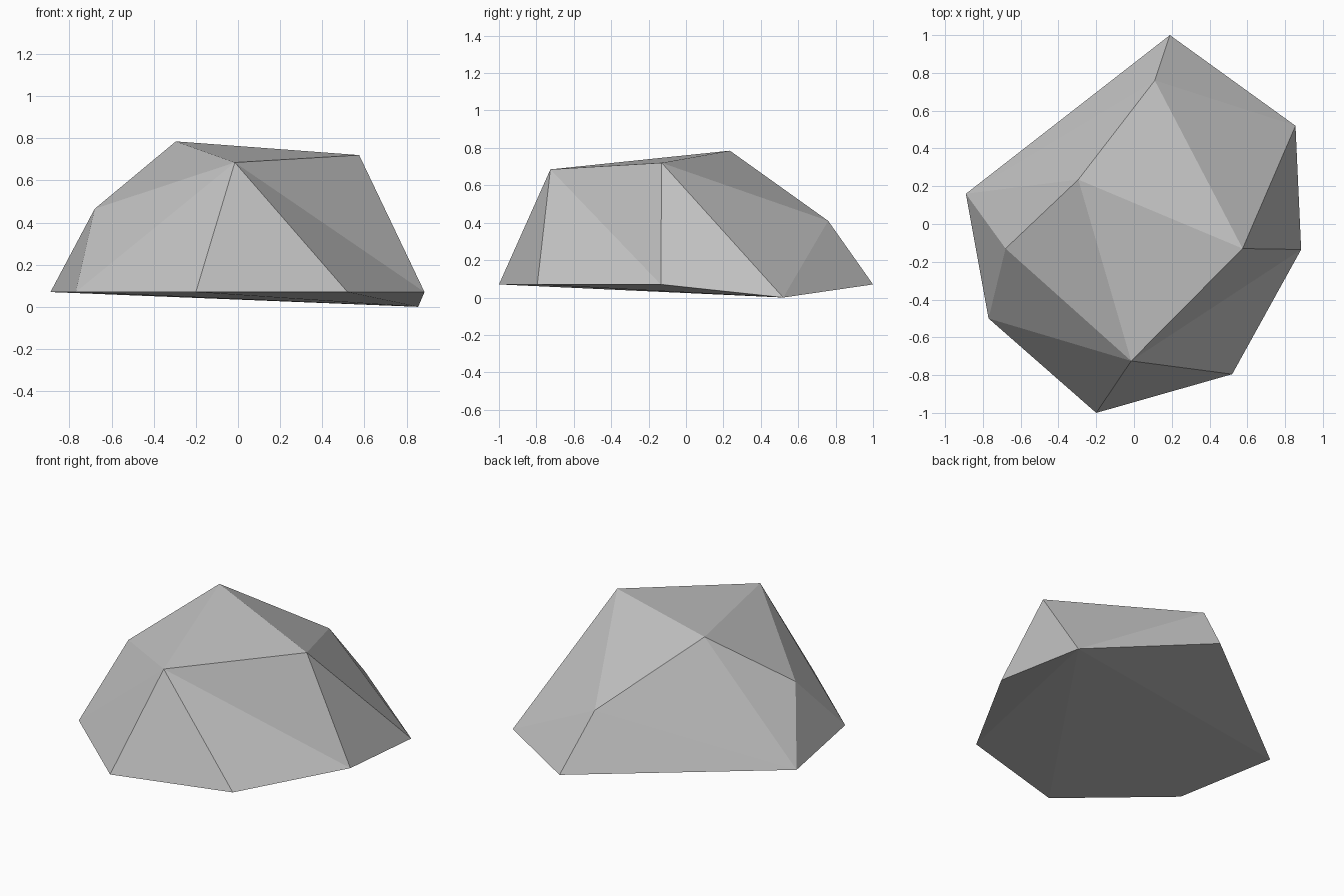
import bpy
import bmesh

default_cube = bpy.data.objects.get("Cube")
if default_cube:
    bpy.data.objects.remove(default_cube, do_unlink=True)

# Single stone colour
stone = bpy.data.materials.new("stone_grey")
stone.use_nodes = True
colour = (0.55, 0.55, 0.55, 1)
stone.diffuse_color = colour
stone.node_tree.nodes["Principled BSDF"].inputs["Base Color"].default_value = colour

RIM = 0.07  # height of the flat lower rim

# Corners of the rock: lower ring A-G (B is the lowest point), upper ring and crown H-L
corners = {
    "A": (0.19, 1.0, RIM),
    "B": (0.855, 0.52, 0),
    "C": (0.885, -0.135, RIM),
    "D": (0.52, -0.795, RIM),
    "E": (-0.2, -1.0, RIM),
    "F": (-0.77, -0.5, RIM),
    "G": (-0.89, 0.16, RIM),
    "H": (0.11, 0.76, 0.41),
    "I": (0.575, -0.13, 0.72),
    "J": (-0.015, -0.725, 0.685),
    "K": (-0.295, 0.235, 0.785),
    "L": (-0.68, -0.13, 0.465),
}

# Facets grouped by region, each named by its three corners
crown = "HIK KIJ KJL"
sides = "AHG HKG KLG LFG LJF JEF JDE JCD JIC ICB IBH HBA"
underside = "BAG BGF BFE BED BDC"

bm = bmesh.new()
verts = {name: bm.verts.new(co) for name, co in corners.items()}
for region in (crown, sides, underside):
    for facet in region.split():
        bm.faces.new([verts[name] for name in facet])
bmesh.ops.recalc_face_normals(bm, faces=bm.faces[:])

# Faceted rock object, flat shaded
mesh = bpy.data.meshes.new("rock")
bm.to_mesh(mesh)
bm.free()
mesh.materials.append(stone)
rock = bpy.data.objects.new("rock", mesh)
bpy.context.collection.objects.link(rock)
